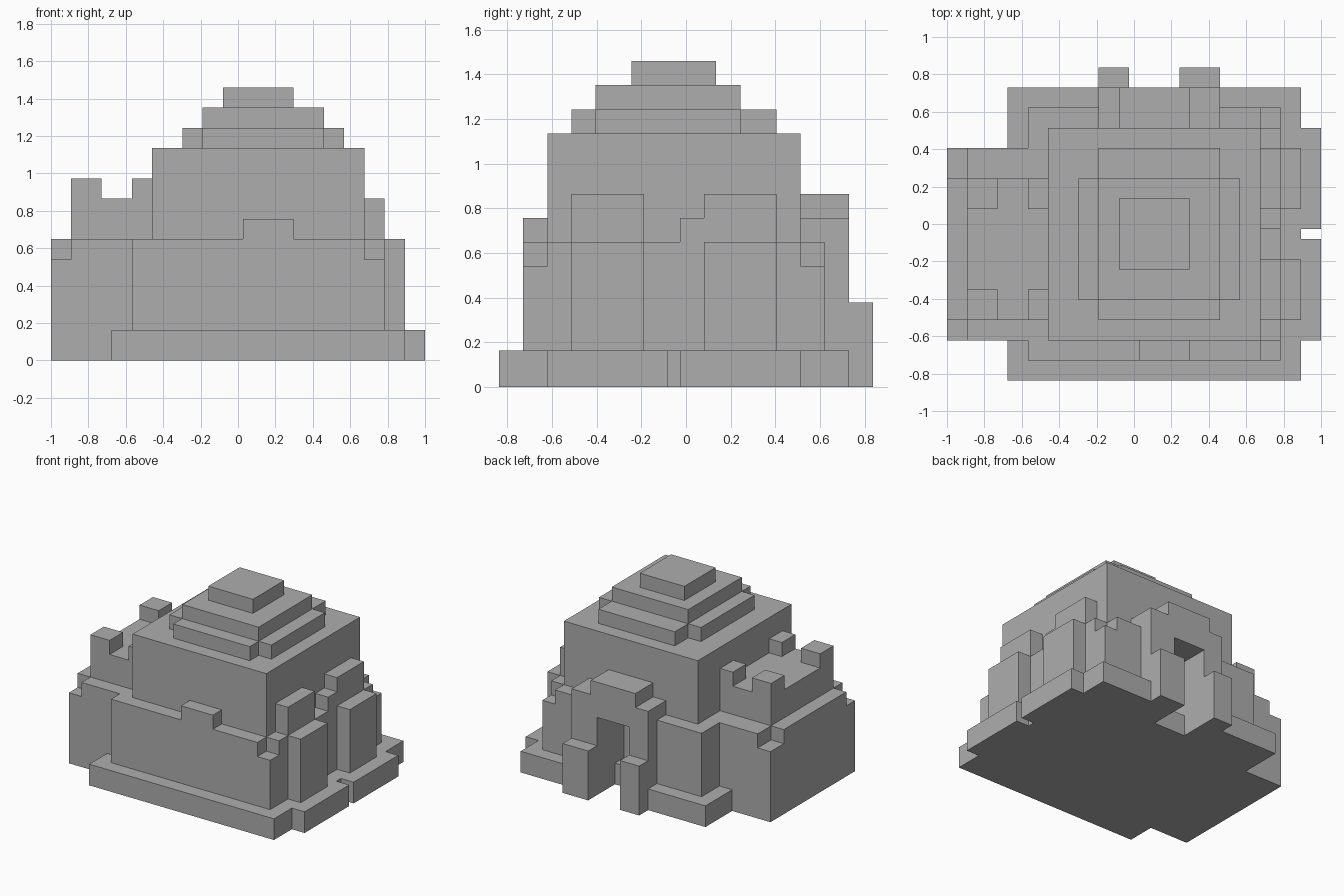
import bpy
import bmesh

default_cube = bpy.data.objects.get("Cube")
if default_cube:
    bpy.data.objects.remove(default_cube, do_unlink=True)

# The whole building sits on a block grid: 37 wide, 31 deep, 27 high
UNIT = 2 / 37
WIDTH, DEPTH = 37, 31

stone = bpy.data.materials.new("grey stone")
stone.use_nodes = True
GREY = (0.42, 0.42, 0.42, 1)
stone.diffuse_color = GREY
stone.node_tree.nodes["Principled BSDF"].inputs["Base Color"].default_value = GREY


def add_block(bm, x, y, z):
    """Add one box; each argument is a (low, high) range in grid units."""
    cube = bmesh.ops.create_cube(bm, size=1)
    for vert in cube["verts"]:
        vert.co.x = (x[vert.co.x > 0] - WIDTH / 2) * UNIT
        vert.co.y = (y[vert.co.y > 0] - DEPTH / 2) * UNIT
        vert.co.z = z[vert.co.z > 0] * UNIT


def build(name, *blocks):
    """Make one named object out of several boxes."""
    bm = bmesh.new()
    for block in blocks:
        add_block(bm, *block)
    mesh = bpy.data.meshes.new(name)
    bm.to_mesh(mesh)
    bm.free()
    mesh.materials.append(stone)
    part = bpy.data.objects.new(name, mesh)
    bpy.context.scene.collection.objects.link(part)
    return part


# Stepped foundation, open under the gateway and split by a side slot
ground = (0, 3)
build("foundation",
      ((6, 35), (0, 25), ground),
      ((6, 18), (25, 29), ground),
      ((23, 35), (25, 29), ground))
build("side_steps",
      ((35, 37), (4, 14), ground),
      ((35, 37), (15, 25), ground))

# Main hall with a recess behind the gateway
hall = (0, 21)
build("main_hall",
      ((10, 31), (4, 23), hall),
      ((10, 18), (23, 25), hall),
      ((23, 31), (23, 25), hall),
      ((18, 23), (23, 25), (11, 21)))

# Tiered roof
build("roof_lower_tier",
      ((15, 27), (6, 23), (21, 23)),
      ((13, 29), (8, 20), (21, 23)))
build("roof_middle_tier", ((15, 27), (8, 20), (23, 25)))
build("roof_top_tier", ((17, 24), (11, 18), (25, 27)))

# Front wall with its merlon and a lower outer corner
build("front_wall",
      ((8, 31), (2, 4), (0, 12)),
      ((31, 33), (2, 4), (0, 10)))
build("front_merlon", ((19, 24), (2, 4), (12, 14)))

# Back walls on either side of the gateway
build("back_wall",
      ((8, 10), (23, 27), (0, 12)),
      ((10, 15), (25, 27), (0, 12)),
      ((27, 31), (25, 27), (0, 12)),
      ((31, 33), (25, 27), (0, 10)))

# Side wall with paired buttresses and one broken shoulder
build("side_wall", ((31, 33), (4, 25), (0, 12)))
for label, span in (("front", (6, 12)), ("rear", (17, 23))):
    build("tall_buttress_" + label, ((31, 33), span, (0, 16)))
    build("short_buttress_" + label, ((33, 35), span, (0, 12)))
build("buttress_shoulder", ((31, 33), (15, 17), (12, 14)))

# Side bastion: broad base with lowered outer corners
build("bastion_base",
      ((2, 10), (4, 23), (0, 12)),
      ((0, 2), (6, 20), (0, 12)),
      ((0, 2), (4, 6), (0, 10)),
      ((0, 2), (20, 23), (0, 10)))
build("bastion_platform", ((2, 10), (6, 20), (12, 16)))
for row, span in (("front", (6, 9)), ("rear", (17, 20))):
    build("outer_turret_" + row, ((2, 5), span, (16, 18)))
    build("inner_turret_" + row, ((8, 10), span, (16, 18)))

# Gatehouse: two jambs, a lintel with a raised crest, and low piers
for label, span in (("left", (23, 27)), ("right", (15, 18))):
    build("gate_jamb_" + label, (span, (25, 29), (0, 14)))
    build("gate_pier_" + label, (span, (29, 31), (0, 7)))
build("gate_lintel", ((18, 23), (25, 29), (11, 14)))
build("gate_crest", ((17, 24), (25, 29), (14, 16)))
